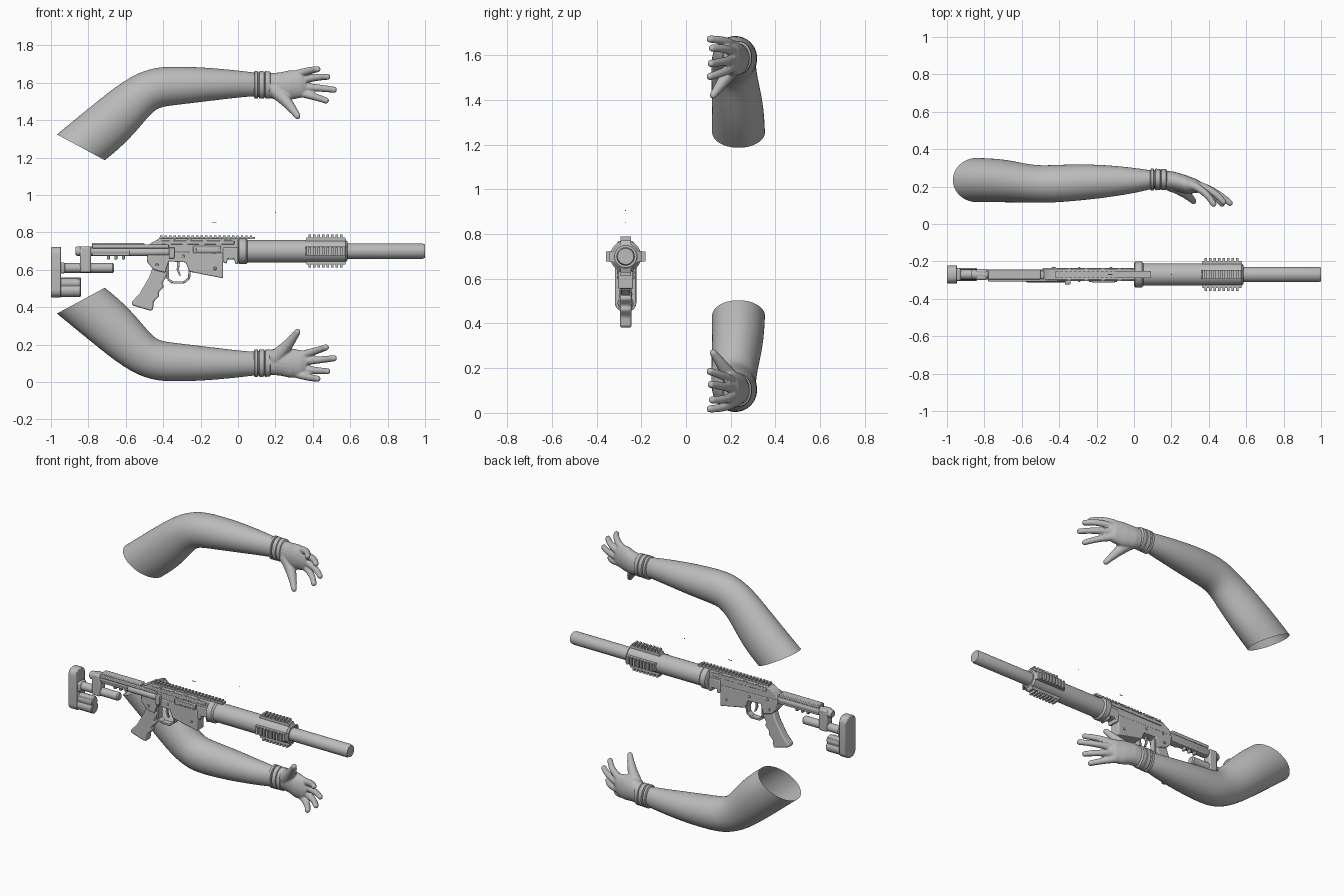
import bpy, bmesh, math
from mathutils import Vector, Matrix

cube = bpy.data.objects.get("Cube")
if cube:
    bpy.data.objects.remove(cube)

grey = bpy.data.materials.new("plain grey")
grey.use_nodes = True
grey.diffuse_color = (.5, .5, .5, 1)
grey.node_tree.nodes["Principled BSDF"].inputs["Base Color"].default_value = (.5, .5, .5, 1)

GUN_Y = -.27      # centre plane of the rifle
BORE_Z = .7       # height of the barrel axis
FLIP_Z = 1.69     # the lower arm is the upper arm turned over


def finish(name, bm, angle=35):
    bmesh.ops.recalc_face_normals(bm, faces=bm.faces)
    mesh = bpy.data.meshes.new(name)
    bm.to_mesh(mesh)
    bm.free()
    mesh.materials.append(grey)
    obj = bpy.data.objects.new(name, mesh)
    bpy.context.collection.objects.link(obj)
    bpy.ops.object.select_all(action='DESELECT')
    obj.select_set(True)
    bpy.context.view_layer.objects.active = obj
    bpy.ops.object.shade_smooth_by_angle(angle=math.radians(angle))
    return obj


def bevel(obj, width, segments=2):
    mod = obj.modifiers.new("soft edges", 'BEVEL')
    mod.width, mod.segments, mod.limit_method = width, segments, 'ANGLE'
    return obj


def add_box(bm, x0, x1, z0, z1, half, y=0):
    centre = Vector(((x0 + x1) / 2, GUN_Y + y, (z0 + z1) / 2))
    size = Matrix.Diagonal((x1 - x0, half * 2, z1 - z0, 1))
    return bmesh.ops.create_cube(bm, size=1, matrix=Matrix.Translation(centre) @ size)['verts']


def box(name, *dims, soft=.004):
    bm = bmesh.new()
    add_box(bm, *dims)
    return bevel(finish(name, bm), soft)


def slab(name, outline, half, y=0, soft=.005):
    """Extrude a side outline (x, z) across the rifle."""
    bm = bmesh.new()
    face = bm.faces.new([bm.verts.new((x, GUN_Y + y - half, z)) for x, z in outline])
    out = bmesh.ops.extrude_face_region(bm, geom=[face])['geom']
    verts = [v for v in out if isinstance(v, bmesh.types.BMVert)]
    bmesh.ops.translate(bm, verts=verts, vec=(0, half * 2, 0))
    return bevel(finish(name, bm), soft)


def turned(name, profile, z=BORE_Z, y=0, sides=32):
    """Revolve (x, radius) points around a lengthwise axis."""
    bm = bmesh.new()
    rings = []
    for x, r in profile:
        angles = [math.tau * i / sides for i in range(sides)]
        rings.append([bm.verts.new((x, GUN_Y + y + r * math.cos(a), z + r * math.sin(a))) for a in angles])
    skin(bm, rings, True)
    return finish(name, bm)


def skin(bm, rings, capped):
    for a, b in zip(rings, rings[1:]):
        for i in range(len(a)):
            j = (i + 1) % len(a)
            bm.faces.new((a[i], a[j], b[j], b[i]))
    if capped:
        bm.faces.new(rings[0])
        bm.faces.new(rings[-1])


def loft(bm, sections, flipped, capped=False, sides=20):
    """Oval rings: top (x, z), bottom (x, z), front y, back y."""
    rings = []
    for tx, tz, bx, bz, front, back in sections:
        ring = []
        for i in range(sides):
            c, s = math.cos(math.tau * i / sides), math.sin(math.tau * i / sides)
            x = (tx + bx + (tx - bx) * s) / 2
            z = (tz + bz + (tz - bz) * s) / 2
            y = (front + back + (back - front) * c) / 2
            ring.append(bm.verts.new((x, y, FLIP_Z - z if flipped else z)))
        rings.append(ring)
    skin(bm, rings, capped)


def finger(bm, base, knuckle, tip, r0, r1, flipped):
    """A chain of overlapping balls along a bent line."""
    a, k, t = map(Vector, (base, knuckle, tip))
    steps = 22
    for i in range(steps + 1):
        u = i / steps
        p = a.lerp(k, u).lerp(k.lerp(t, u), u)
        if flipped:
            p.z = FLIP_Z - p.z
        bmesh.ops.create_uvsphere(bm, u_segments=12, v_segments=8, radius=r0 + (r1 - r0) * u,
                                  matrix=Matrix.Translation(p))


# Arms and gloved hands
ARM = [(-.97, 1.325, -.71, 1.185, .115, .355), (-.79, 1.473, -.605, 1.27, .115, .35),
       (-.6, 1.625, -.5, 1.39, .112, .315), (-.47, 1.68, -.44, 1.465, .112, .315),
       (-.36, 1.69, -.36, 1.477, .118, .32), (-.18, 1.684, -.18, 1.498, .135, .32),
       (0, 1.667, 0, 1.521, .163, .302), (.1, 1.654, .1, 1.528, .188, .286)]
PALM = [(.14, 1.652, .14, 1.522, .19, .288), (.22, 1.655, .21, 1.51, .178, .28),
        (.28, 1.668, .27, 1.507, .162, .262), (.33, 1.664, .34, 1.52, .165, .24),
        (.36, 1.645, .37, 1.545, .175, .22)]
FINGERS = [((.3, .21, 1.642), (.38, .185, 1.668), (.425, .108, 1.672)),
           ((.33, .21, 1.615), (.42, .19, 1.632), (.478, .118, 1.632)),
           ((.33, .21, 1.58), (.43, .185, 1.573), (.513, .112, 1.563)),
           ((.32, .21, 1.55), (.41, .185, 1.527), (.47, .108, 1.505))]
for side, flipped in (("upper", False), ("lower", True)):
    bm = bmesh.new()
    loft(bm, ARM, flipped)
    sleeve = finish(side + "_arm", bm, 80)
    sleeve.modifiers.new("smooth", 'SUBSURF').levels = 2
    sleeve.modifiers["smooth"].render_levels = 2

    bm = bmesh.new()
    loft(bm, PALM, flipped, True)
    for points in FINGERS:
        finger(bm, *points, .023, .017, flipped)
    finger(bm, (.2, .215, 1.56), (.265, .18, 1.5), (.318, .122, 1.422), .043, .017, flipped)
    hand = finish(side + "_hand", bm, 80)
    melt = hand.modifiers.new("melt", 'REMESH')
    melt.mode, melt.voxel_size, melt.use_smooth_shade = 'VOXEL', .005, True
    soft = hand.modifiers.new("soften", 'SMOOTH')
    soft.factor, soft.iterations = .5, 6

    # Wrist bands
    bm = bmesh.new()
    band = []
    for x, grow in ((.085, 0), (.09, .01), (.105, .01), (.108, .002), (.112, .002), (.116, .01),
                    (.14, .008), (.143, .002), (.147, .009), (.17, .008), (.178, -.004)):
        band.append((x, 1.653 + grow, x, 1.525 - grow, .19 - grow, .286 + grow))
    loft(bm, band, flipped, False, 32)
    finish(side + "_wrist_band", bm, 50)

# Barrel, handguard and collar
turned("barrel_tube", [(.55, .041), (.985, .041), (1, .036)])
turned("handguard", [(.04, .052), (.05, .06), (.575, .06), (.585, .05)])
turned("collar", [(0, .06), (.006, .07), (.042, .07), (.052, .06)])

# Four toothed rails around the handguard
for i, name in enumerate(("top", "left", "bottom", "right")):
    bm = bmesh.new()
    verts = add_box(bm, .355, .585, BORE_Z + .04, BORE_Z + .072, .024)
    for v in verts:
        if v.co.z > BORE_Z + .06:
            v.co.x += .012 if v.co.x < .4 else -.012
    for k in range(8):
        x = .378 + k * .024
        add_box(bm, x, x + .013, BORE_Z + .07, BORE_Z + .088, .023)
    pivot = Vector((0, GUN_Y, BORE_Z))
    bmesh.ops.rotate(bm, verts=bm.verts, cent=pivot, matrix=Matrix.Rotation(i * math.pi / 2, 3, 'X'))
    finish(name + "_rail", bm)

# Receiver
slab("upper_receiver", [(-.49, .715), (-.47, .74), (-.42, .768), (-.1, .768), (.01, .76), (.01, .655),
                        (-.08, .655), (-.08, .68), (-.49, .68)], .03)
slab("lower_receiver", [(-.49, .7), (-.08, .69), (-.08, .555), (-.26, .59), (-.28, .64), (-.37, .645),
                        (-.39, .585), (-.45, .6), (-.485, .64)], .034)
slab("front_lug", [(-.08, .72), (0, .72), (0, .632), (-.015, .632), (-.02, .66), (-.055, .66),
                   (-.06, .632), (-.08, .64)], .036)
bm = bmesh.new()
add_box(bm, -.42, .09, .766, .776, .019)
for k in range(21):
    add_box(bm, -.417 + k * .024, -.404 + k * .024, .775, .784, .019)
finish("sight_rail", bm)
for side in (-1, 1):
    box("receiver_ridge", -.41, -.02, .735, .757, .006, side * .03)
    for k in range(4):
        x = -.39 + k * .09
        slab("receiver_rib", [(x, .735), (x + .03, .735), (x + .055, .767), (x + .035, .767)],
             .005, side * .031, .001)
    for x, z in ((-.44, .62), (-.43, .68), (-.13, .6), (-.3, .665)):
        box("receiver_pin", x, x + .014, z, z + .014, .004, side * .035, soft=.003)
box("ejection_port", -.24, -.09, .69, .727, .007, -.034)
box("port_cover", -.225, -.1, .697, .718, .006, -.038)
turned("bolt_tube", [(-.58, .018), (-.57, .022), (-.35, .022), (-.34, .016)], .695, -.02, 20)
box("bolt_handle", -.37, -.34, .66, .72, .012, -.042)

# Trigger group and grip
GUARD = [(-.375, .64), (-.375, .55), (-.35, .532), (-.29, .532), (-.262, .555), (-.258, .6)]
for (x0, z0), (x1, z1) in zip(GUARD, GUARD[1:]):
    dx, dz = x1 - x0, z1 - z0
    n = .006 / math.hypot(dx, dz)
    ox, oz = -dz * n, dx * n
    slab("trigger_guard", [(x0 + ox, z0 + oz), (x1 + ox, z1 + oz), (x1 - ox, z1 - oz), (x0 - ox, z0 - oz)],
         .02, 0, .002)
slab("trigger", [(-.325, .645), (-.312, .645), (-.315, .6), (-.305, .57), (-.315, .57), (-.328, .6)], .006, 0, .001)
slab("grip", [(-.455, .615), (-.375, .59), (-.385, .56), (-.405, .53), (-.395, .51), (-.425, .48), (-.42, .46),
              (-.45, .43), (-.455, .385), (-.47, .382), (-.565, .41), (-.57, .425), (-.525, .475), (-.475, .56)],
     .026, 0, .009)

# Stock
turned("stock_tube", [(-.87, .02), (-.86, .026), (-.48, .026)], .7, 0, 24)
box("stock_spine", -.78, -.48, .675, .725, .022)
box("cheek_rest", -.78, -.5, .722, .743, .026)
box("side_rod", -.78, -.37, .715, .735, .007, -.03)
for x in (-.7, -.66, -.62):
    box("stock_lug", x, x + .015, .655, .7, .012)
box("stock_post", -.845, -.785, .585, .725, .03, soft=.01)
turned("length_rod", [(-.96, .026), (-.67, .026), (-.662, .02)], .61, 0, 24)
box("rod_clamp", -.95, -.925, .58, .64, .034, soft=.01)
bm = bmesh.new()
for v in add_box(bm, -1, -.945, .453, .722, .048):
    pass
lengthwise = [e for e in bm.edges if abs(e.verts[0].co.x - e.verts[1].co.x) > .01]
bmesh.ops.bevel(bm, geom=lengthwise, offset=.04, segments=6, profile=.5, affect='EDGES')
bevel(finish("butt_pad", bm), .005)
turned("butt_upper_cylinder", [(-.96, .03), (-.845, .03), (-.84, .025)], .53, 0, 24)
turned("butt_lower_cylinder", [(-.96, .036), (-.845, .036), (-.84, .03)], .49, 0, 24)
box("butt_block", -.95, -.85, .475, .555, .027)

# Tiny floating sight marks
box("sight_mark", -.14, -.115, .852, .855, .002, soft=.0005)
box("front_sight_dot", .198, .202, .904, .908, .002, soft=.0005)
